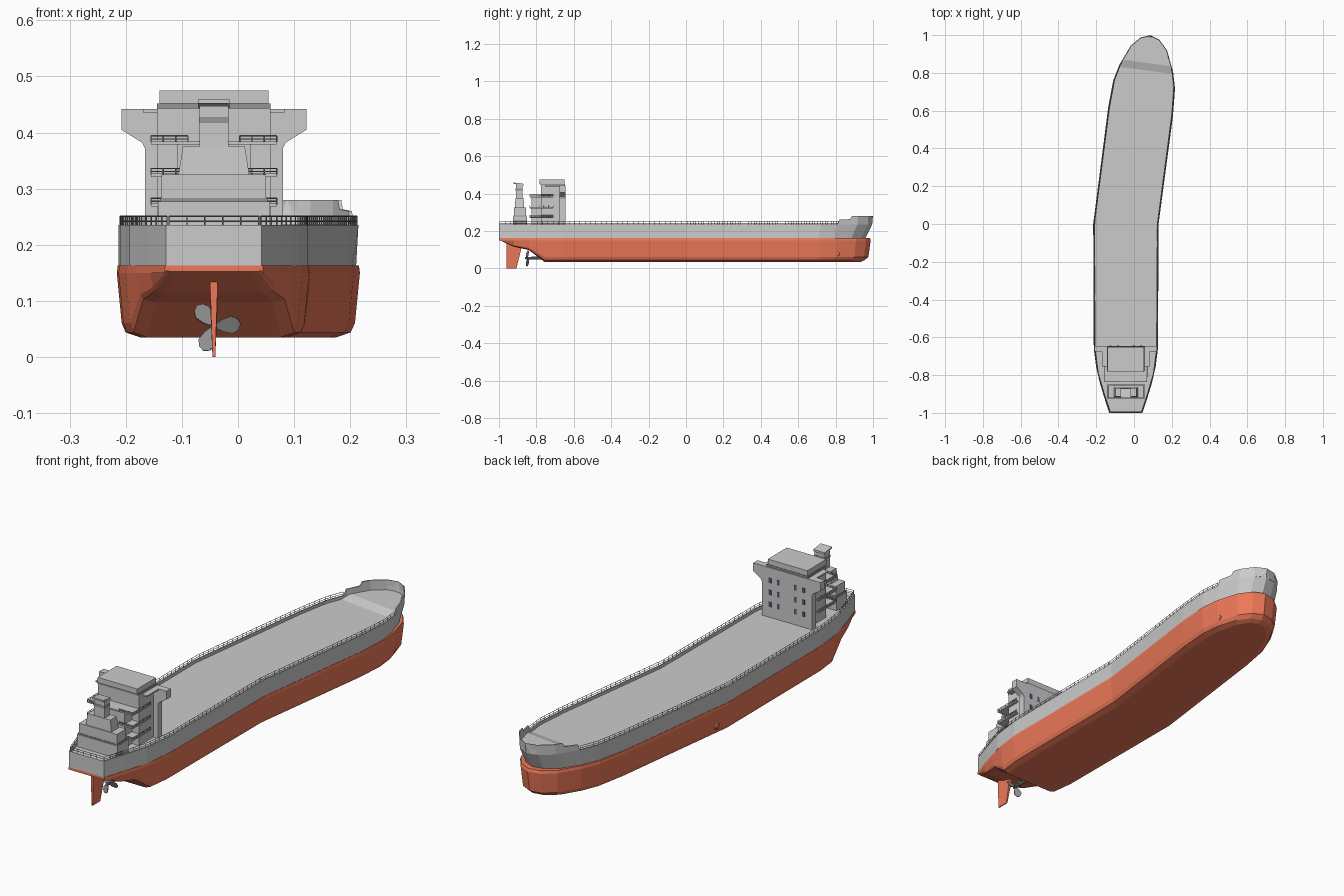
import bpy, bmesh, math
from mathutils import Vector, Matrix

if "Cube" in bpy.data.objects:
    bpy.data.objects.remove(bpy.data.objects["Cube"])

CX = -0.043          # keel line of the aft half
ANG = 0.13           # forward half is swung to the right
DECK = 0.235


def mat(name, r, g, b):
    m = bpy.data.materials.new(name)
    m.diffuse_color = (r, g, b, 1)
    m.use_nodes = True
    m.node_tree.nodes["Principled BSDF"].inputs["Base Color"].default_value = m.diffuse_color
    return m


RED = mat("red_paint", .85, .19, .1)
DARK = mat("dark_grey", .3, .3, .3)
GLASS = mat("window_blue", .1, .1, .25)


def bend(u, y, z):
    """Ship coordinates (offset from keel, length, height) to world."""
    if y <= 0.001:
        return Vector((CX + u, y, z))
    return Vector((CX + u * math.cos(ANG) + y * math.sin(ANG),
                   y * math.cos(ANG) - u * math.sin(ANG), z))


def interp(table, t):
    for (a, p), (b, q) in zip(table, table[1:]):
        if t <= b:
            return p + (q - p) * max(0, t - a) / (b - a)
    return table[-1][1]


def finish(bm, name, material=None):
    bmesh.ops.remove_doubles(bm, verts=bm.verts, dist=1e-5)
    bmesh.ops.recalc_face_normals(bm, faces=bm.faces)
    me = bpy.data.meshes.new(name)
    bm.to_mesh(me)
    bm.free()
    ob = bpy.data.objects.new(name, me)
    bpy.context.collection.objects.link(ob)
    if material:
        me.materials.append(material)
    return ob


def loft(name, sections, material=None):
    """Join half sections of (offset, length, height), mirrored about the keel."""
    bm = bmesh.new()
    rows = []
    for s in sections:
        full = s + [(-u, y, z) for u, y, z in reversed(s)]
        rows.append([bm.verts.new(bend(*p)) for p in full])
    for a, b in zip(rows, rows[1:]):
        n = len(a)
        for i in range(n):
            j = (i + 1) % n
            bm.faces.new((a[i], a[j], b[j], b[i]))
    bm.faces.new(rows[0])
    return finish(bm, name, material)


def prism(name, pts, axis, lo, hi, material=None):
    """Extrude a 2D profile along x or y."""
    bm = bmesh.new()
    put = (lambda p, t: (t, p[0], p[1])) if axis == 'x' else (lambda p, t: (p[0], t, p[1]))
    f = bm.faces.new([bm.verts.new(put(p, lo)) for p in pts])
    g = bmesh.ops.extrude_face_region(bm, geom=[f])
    shift = (hi - lo, 0, 0) if axis == 'x' else (0, hi - lo, 0)
    bmesh.ops.translate(bm, vec=shift, verts=[v for v in g['geom'] if isinstance(v, bmesh.types.BMVert)])
    return finish(bm, name, material)


def box(name, hw, y0, y1, z0, z1, material=None, cx=CX, top=1.0):
    """Block centred on cx, optionally tapered toward the top."""
    bm = bmesh.new()
    bmesh.ops.create_cube(bm, size=1)
    for v in bm.verts:
        k = top if v.co.z > 0 else 1
        v.co = (cx + v.co.x * 2 * hw * k, (y0 + y1) / 2 + v.co.y * (y1 - y0) * k,
                z0 if v.co.z < 0 else z1)
    return finish(bm, name, material)


def wires(name, paths, r=.0012):
    cu = bpy.data.curves.new(name, 'CURVE')
    cu.dimensions = '3D'
    cu.bevel_depth = r
    cu.bevel_resolution = 0
    for path in paths:
        sp = cu.splines.new('POLY')
        sp.points.add(len(path) - 1)
        for p, c in zip(sp.points, path):
            p.co = (*c, 1)
    cu.materials.append(DARK)
    bpy.context.collection.objects.link(bpy.data.objects.new(name, cu))


def railing(name, path, h):
    up = lambda k: [p + Vector((0, 0, h * k)) for p in path]
    wires(name, [up(1), up(.5)] + [[p, p + Vector((0, 0, h))] for p in path])


# hull outline, bottom line and bulwark line along the length
WIDTH = [(-1, .085), (-.9, .118), (-.79, .15), (-.66, .167), (0, .17), (.6, .17), (.75, .162),
         (.84, .14), (.94, .097), (.99, .05), (1.008, 0)]
KEEL = [(-1, .152), (-.92, .115), (-.84, .098), (-.757, .035), (2, .035)]
RAILTOP = [(-1, DECK), (.835, DECK), (.845, .26), (.9, .263), (.91, .28), (2, .28)]
FLOOR = [(-1, .222), (.82, .222), (.86, .236), (2, .236)]


def squeeze(y, k):
    return y if y < .6 else .6 + (y - .6) * k


# red underwater hull with a fuller bow below the waterline
lower = []
for y in (-1, -.92, -.84, -.757, -.66, 0, .6, .75, .84, .94, .99, 1.008):
    w, zb = interp(WIDTH, y), interp(KEEL, y)
    w += .003 if y < 1 else 0
    zs = zb + .2 * (.163 - zb)
    lower.append([(0, squeeze(y, .84), zb), (w * .76, squeeze(y, .84), zb),
                  (w * .91, squeeze(y, .89), zb + .35 * (zs - zb)), (w * .95, squeeze(y, .94), zs),
                  (w, squeeze(y, .97), .15), (w * .99, squeeze(y, .96), .163), (0, squeeze(y, .96), .163)])
loft("lower_hull", lower, RED)

# grey topsides with bulwark, raked bow and recessed deck
upper = []
for y in (-1, -.993, -.9, -.79, -.66, 0, .6, .75, .82, .835, .845, .86, .9, .91, .94, .99, .999, 1.008):
    w, zt, zd = interp(WIDTH, y), interp(RAILTOP, y), interp(FLOOR, y)
    if y in (-1, 1.008):
        zd = zt
    wi = max(w - .006, 0)
    upper.append([(0, squeeze(y, .9), .162), (w * .985 if y > .6 else w, squeeze(y, .9), .162),
                  (w, squeeze(y, .99), DECK), (w, y, zt), (wi, y, zt), (wi, y, zd), (0, y, zd)])
loft("upper_hull", upper)

# hull railing along both sides and the stern
ys = [-.995 + i * 1.825 / 64 for i in range(65)]
for side, tag in ((-1, "left"), (1, "right")):
    railing(tag + "_railing", [bend(side * (interp(WIDTH, y) - .003), y, DECK - .002) for y in ys], .018)
railing("stern_railing", [bend(-.08 + i * .032, -.996, DECK - .002) for i in range(6)], .018)

# small thruster bosses on the lower hull
for name, side, y in (("bow_thruster", 1, .83), ("side_thruster", -1, .05)):
    bm = bmesh.new()
    bmesh.ops.create_cone(bm, cap_ends=True, segments=8, radius1=.028, radius2=.012, depth=.03)
    c = bend(side * (interp(WIDTH, y) - (.022 if y > .5 else .014)), y, .078)
    bm.transform(Matrix.Translation(c) @ Matrix.Rotation(side * math.pi / 2, 4, 'Y'))
    finish(bm, name, RED)

# accommodation block, bridge front with wings, roof
box("accommodation_block", .101, -.775, -.65, .22, .445)
half = [(.123, .22), (.123, .372), (.128, .382), (.165, .405), (.165, .442)]
prism("bridge_front", [(CX + u, z) for u, z in half] + [(CX - u, z) for u, z in reversed(half)],
      'y', -.675, -.645)
box("roof_band", .101, -.778, -.648, .443, .452, DARK)
box("bridge_roof", .097, -.783, -.65, .452, .475)
box("bridge_deck", .126, -.755, -.67, .436, .442)

# rear tower with three open balconies
box("rear_tower", .065, -.825, -.77, .22, .385)
for i, z in enumerate((.272, .325, .383)):
    hw = .112
    box("balcony_%d" % i, hw, -.835, -.71, z - .004, z + .002)
    for s, tag in ((-1, "left"), (1, "right")):
        path = [Vector((CX + s * hw, -.71 - k * .025, z)) for k in range(6)]
        path += [Vector((CX + s * (hw - k * .022), -.835, z)) for k in range(1, 4)]
        railing("balcony_rail_%s_%d" % (tag, i), path, .011)

# funnel: stepped base, tapered casing, chimney with cap
box("funnel_base", .1, -.925, -.85, .22, .277)
box("funnel_band", .096, -.921, -.854, .277, .283, DARK)
box("funnel_middle", .093, -.92, -.855, .283, .325)
box("funnel_casing", .063, -.915, -.865, .325, .375, top=.88)
box("chimney", .026, -.91, -.875, .375, .447)
box("chimney_band", .0265, -.911, -.874, .417, .428, DARK)
prism("chimney_cap", [(-.922, .452), (-.87, .443), (-.87, .452), (-.922, .459)], 'x', CX - .028, CX + .028)

# forward windows
for i, z in enumerate((.28, .333, .386)):
    for j, u in enumerate((-.082, -.042, .042, .082)):
        box("window_%d_%d" % (i, j), .006, -.647, -.6435, z - .011, z + .011, GLASS, cx=CX + u)

# rudder, thicker at the top
rudder = prism("rudder", [(-.96, 0), (-.907, 0), (-.882, .1), (-.882, .135), (-.96, .135)],
               'x', CX - .007, CX + .007, RED)
for v in rudder.data.vertices:
    if v.co.z < .01:
        v.co.x = CX + (v.co.x - CX) * .35

# propeller: shaft, hub and three blades
bm = bmesh.new()
bmesh.ops.create_cone(bm, cap_ends=True, segments=10, radius1=.009, radius2=.006, depth=.11,
                      matrix=Matrix.Translation((CX, -.805, .055)) @ Matrix.Rotation(math.pi / 2, 4, 'X'))
finish(bm, "propeller_shaft", DARK)
blade = [(.004, .004), (.016, .012), (.032, .017), (.043, .011), (.048, 0)]
outline = blade + [(r, -w) for r, w in reversed(blade[:-1])]
for i, a in enumerate((5, 130, 247)):
    ob = prism("propeller_blade_%d" % i, outline, 'y', -.0015, .0015, DARK)
    ob.data.transform(Matrix.Translation((CX, -.848, .055)) @ Matrix.Rotation(-math.radians(a), 4, 'Y')
                      @ Matrix.Rotation(math.radians(25), 4, 'X'))
